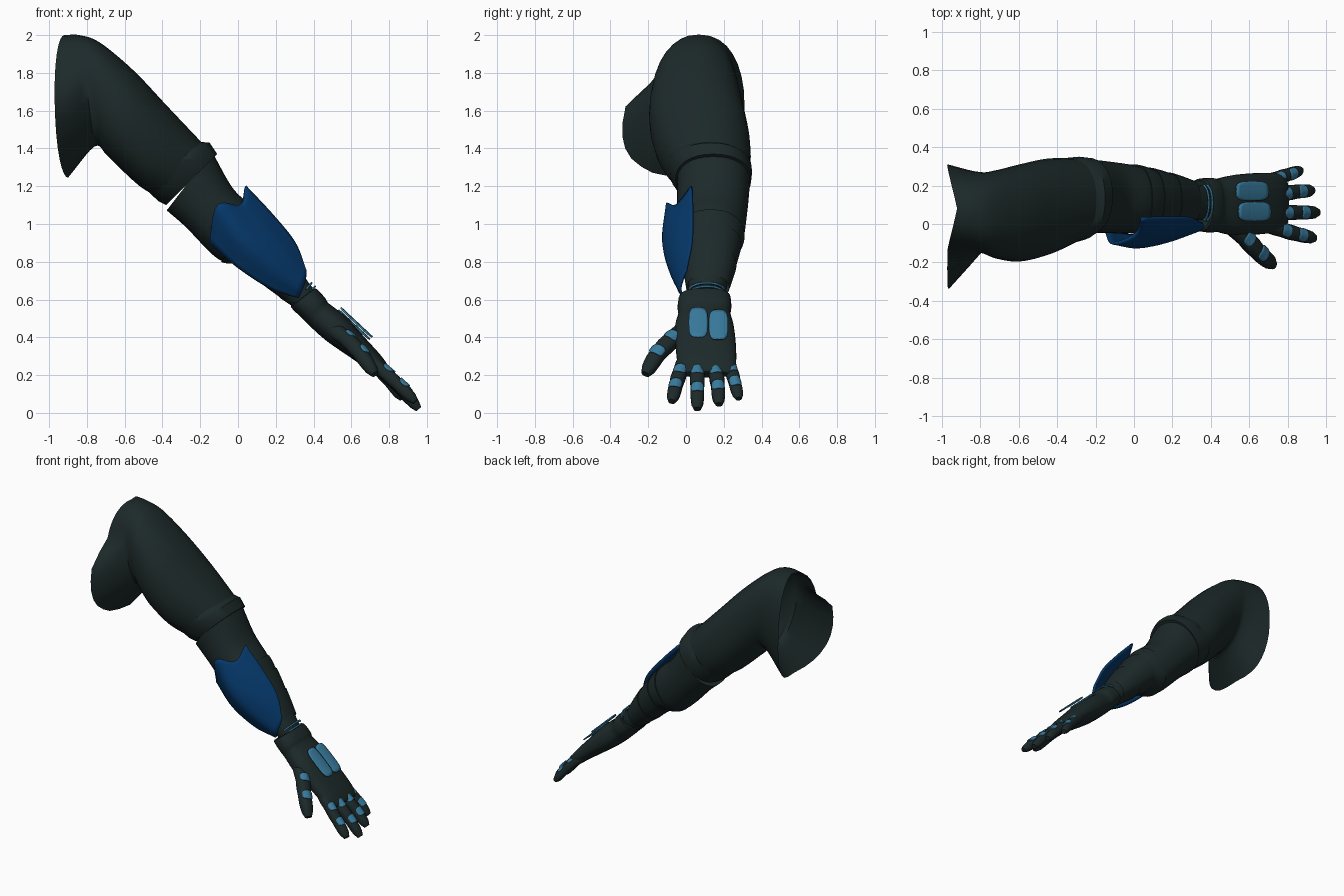
import bpy, bmesh, math
from mathutils import Vector

if "Cube" in bpy.data.objects:
    bpy.data.objects.remove(bpy.data.objects["Cube"], do_unlink=True)


def material(name, rgb):
    m = bpy.data.materials.new(name)
    m.use_nodes = True
    m.diffuse_color = (*rgb, 1)
    m.node_tree.nodes["Principled BSDF"].inputs["Base Color"].default_value = (*rgb, 1)
    return m


CLOTH = material("dark cloth", (0.012, 0.022, 0.022))
BLUE = material("deep blue", (0.0015, 0.038, 0.14))
LIGHT = material("light blue", (0.04, 0.2, 0.34))

NORMAL = Vector((0.68, 0, 0.73))   # outward from the back of the hand
ALONG = Vector((0.73, 0, -0.68))   # from shoulder to fingertips
SIDE = Vector((0, 1, 0))


def spline(points, steps):
    """Smooth curve through tuples of any length."""
    pts = [Vector(p) for p in points]
    ext = [pts[0] * 2 - pts[1]] + pts + [pts[-1] * 2 - pts[-2]]
    out = []
    for i in range(len(pts) - 1):
        a, b, c, d = ext[i:i + 4]
        for k in range(steps):
            t = k / steps
            out.append(b + (c - a) * (t / 2) + (a * 2 - b * 5 + c * 4 - d) * (t * t / 2)
                       + (b * 3 - a - c * 3 + d) * (t ** 3 / 2))
    return out + [pts[-1]]


def loft(name, rings, mat, closed=True, caps=(False, False), thick=0.0, sharp=40):
    """Skin a surface over a row of point rings."""
    bm = bmesh.new()
    rows = [[bm.verts.new(p) for p in r] for r in rings]
    n = len(rows[0])
    for a, b in zip(rows, rows[1:]):
        for i in range(n if closed else n - 1):
            j = (i + 1) % n
            bm.faces.new((a[i], a[j], b[j], b[i]))
    for use, row in zip(caps, (rows[0], rows[-1])):
        if use:
            bm.faces.new(row)
    bmesh.ops.recalc_face_normals(bm, faces=bm.faces)
    mesh = bpy.data.meshes.new(name)
    bm.to_mesh(mesh)
    bm.free()
    mesh.polygons.foreach_set("use_smooth", [True] * len(mesh.polygons))
    mesh.set_sharp_from_angle(angle=math.radians(sharp))
    mesh.materials.append(mat)
    ob = bpy.data.objects.new(name, mesh)
    bpy.context.collection.objects.link(ob)
    if thick:
        mod = ob.modifiers.new("thickness", "SOLIDIFY")
        mod.thickness = thick
        mod.offset = 0


def power(c, e):
    return math.copysign(abs(c) ** e, c)


def oval(mid, u, v, n=32, e=0.9, arc=None):
    """Ring of points around mid; an arc limits it to one side of u."""
    if arc:
        angles = [math.radians(arc) * (2 * i / (n - 1) - 1) for i in range(n)]
    else:
        angles = [2 * math.pi * i / n for i in range(n)]
    return [mid + u * power(math.cos(a), e) + v * power(math.sin(a), e) for a in angles]


def section(s, scale=1.0, **kw):
    """Ring from upper x, z, lower x, z, and front and back y."""
    ux, uz, lx, lz, y0, y1 = s
    mid = Vector((ux + lx, y0 + y1, uz + lz)) / 2
    u = Vector((ux - lx, 0, uz - lz)) / 2
    return oval(mid, u * scale, SIDE * ((y1 - y0) / 2 * scale), **kw)


def table(pairs, x):
    """Straight-line lookup, zero outside the range."""
    for (x0, y0), (x1, y1) in zip(pairs, pairs[1:]):
        if x0 <= x <= x1:
            return y0 + (y1 - y0) * (x - x0) / (x1 - x0)
    return 0


# Upper sleeve; its open shoulder end has a flap flared forward
sleeve = [
    (-.92, 2, -.9, 1.245, -.15, .31),
    (-.84, 2, -.76, 1.41, -.15, .27),
    (-.73, 1.96, -.7, 1.37, -.18, .28),
    (-.55, 1.81, -.64, 1.31, -.195, .31),
    (-.38, 1.63, -.52, 1.2, -.16, .34),
    (-.2, 1.44, -.42, 1.14, -.09, .34),
    (-.15, 1.39, -.38, 1.12, -.06, .325)]
flap = [(68, 0), (90, .17), (107, .2), (130, .21), (160, .155), (180, .05), (200, 0)]
rings = [section(s) for s in spline(sleeve, 5)]
for k, ring in enumerate(rings[:5]):
    fade = 1 - k / 5
    for i, p in enumerate(ring):
        angle = 360 - 360 * i / len(ring)
        p.y -= table(flap, angle) * fade
        p.x -= 0.06 * fade * abs(math.sin(math.radians(angle)))
loft("upper_sleeve", rings, CLOTH, sharp=50)

# Raised cuff above the elbow
cuff = [
    (-.24, 1.46, -.44, 1.15, -.08, .335),
    (-.2, 1.435, -.48, 1.175, -.1, .345),
    (-.15, 1.43, -.42, 1.12, -.085, .35),
    (-.11, 1.37, -.38, 1.1, -.055, .345),
    (-.15, 1.33, -.34, 1.14, -.02, .3)]
loft("elbow_cuff", [section(s) for s in cuff], CLOTH)

# Forearm: smooth down to the elbow pad, then overlapping bands
forearm = [
    (-.14, 1.38, -.375, 1.075, -.045, .335),
    (-.03, 1.19, -.275, .985, -.045, .325),
    (.08, 1.09, -.11, .815, -.05, .31),
    (.16, 1, .005, .78, -.03, .29),
    (.25, .88, .12, .69, -.015, .265),
    (.35, .73, .25, .59, 0, .23)]
path = spline(forearm, 6)
rings = []
for first, last in ((0, 13), (13, 18), (18, 24), (24, 30)):
    for k in range(first, last + 1):
        t = (k - first) / (last - first)
        rings.append(section(path[k], 1.02 - 0.04 * t * t))
loft("forearm_bands", rings, CLOTH, sharp=30)

# Wrist with two thin bright straps over its top
wrist = [(.32, .77, .22, .61, .01, .22), (.38, .68, .28, .57, .02, .2),
         (.44, .62, .35, .51, .02, .2)]
loft("wrist", [section(s) for s in wrist], CLOTH)
strap = Vector((.385, .69, .285, .575, .01, .21))
step = Vector((.007, -.007, .007, -.007, 0, 0))
for i in range(2):
    start = strap + step * (i * 2.6)
    loft(f"wrist_strap_{i + 1}", [section(start, 1.02, arc=65), section(start + step, 1.02, arc=65)],
         LIGHT, closed=False, thick=.008)

# Glove body: a lip at the cuff, then the palm
glove = [
    (.39, .64, .3, .57, 0, .21),
    (.41, .66, .28, .56, -.035, .235),
    (.46, .61, .34, .5, -.045, .24),
    (.48, .58, .38, .46, -.04, .235),
    (.57, .51, .47, .38, -.06, .255),
    (.67, .4, .6, .29, -.055, .265),
    (.76, .3, .7, .22, -.045, .265),
    (.8, .24, .755, .19, -.035, .255),
    (.805, .22, .775, .19, -.01, .23)]
loft("glove_palm", [section(s, e=.8) for s in spline(glove, 3)], CLOTH, caps=(True, True))


def plate(name, mid, along, across, normal, length, width, bend):
    """Rounded thin plate, bowed across its width."""
    rings = []
    for k in (.05, .5, .8, 1):
        flat = oval(Vector(), along * length * k, across * width * k, n=24, e=.55)
        rings.append([mid + p - normal * bend * (p.dot(across) / width) ** 2 for p in flat])
    loft(name, rings, LIGHT, caps=(True, False), thick=.008)


# Knuckle plates on the back of the hand
for i, y in enumerate((.065, .172)):
    mid = Vector((.628 - .012 * i, y, .48 - .012 * i))
    plate(f"hand_plate_{i + 1}", mid, ALONG, SIDE, NORMAL, .115, .05, .006)

# Fingers and thumb, each with two small plates
taper = [1, 1.04, 1.06, 1.02, 1, 1.04, 1.04, .98, .96, .96, .92, .82, .5]


def digit(name, points, radius, spots):
    path = spline(points, 12 // (len(points) - 1))
    rings = []
    for i, p in enumerate(path):
        d = (path[min(i + 1, 12)] - path[max(i - 1, 0)]).normalized()
        across = NORMAL.cross(d).normalized()
        up = d.cross(across)
        r = radius * taper[i]
        rings.append(oval(p, up * r * .9, across * r, n=14, e=.85))
        if i in spots:
            plate(f"{name}_plate_{spots.index(i) + 1}", p + up * (r * .9 + .004), d, across, up,
                  .03, radius * .85, .018)
    loft(name, rings, CLOTH, caps=(True, True))


fingers = {
    "index_finger": ((.69, -.005, .285), (.82, -.045, .175), (.94, -.075, .06)),
    "middle_finger": ((.69, .06, .285), (.83, .06, .165), (.957, .06, .02)),
    "ring_finger": ((.69, .14, .285), (.82, .165, .17), (.93, .175, .045)),
    "little_finger": ((.68, .22, .285), (.78, .25, .19), (.87, .28, .075))}
for name, points in fingers.items():
    digit(name, points, .034 if name == "little_finger" else .038, (4, 8))
digit("thumb", ((.49, .01, .45), (.58, -.075, .385), (.65, -.15, .31), (.725, -.215, .205)),
      .046, (4, 8))

# Curved forearm guard, from upper rail to lower rail
rails = [
    ((.04, .03, 1.2), (.18, .035, 1.05), (.3, .03, .9), (.36, 0, .75)),
    ((.01, -.05, 1.1), (.13, -.06, .97), (.24, -.05, .85), (.355, -.02, .7)),
    ((-.11, -.1, 1.1), (.02, -.12, .92), (.17, -.09, .78), (.34, -.03, .65)),
    ((-.15, -.03, .9), (0, -.06, .77), (.17, -.04, .66), (.32, -.01, .61))]
lengthwise = [spline(r, 6) for r in rails]
loft("forearm_guard", [spline(row, 6) for row in zip(*lengthwise)], BLUE,
     closed=False, thick=.014)
